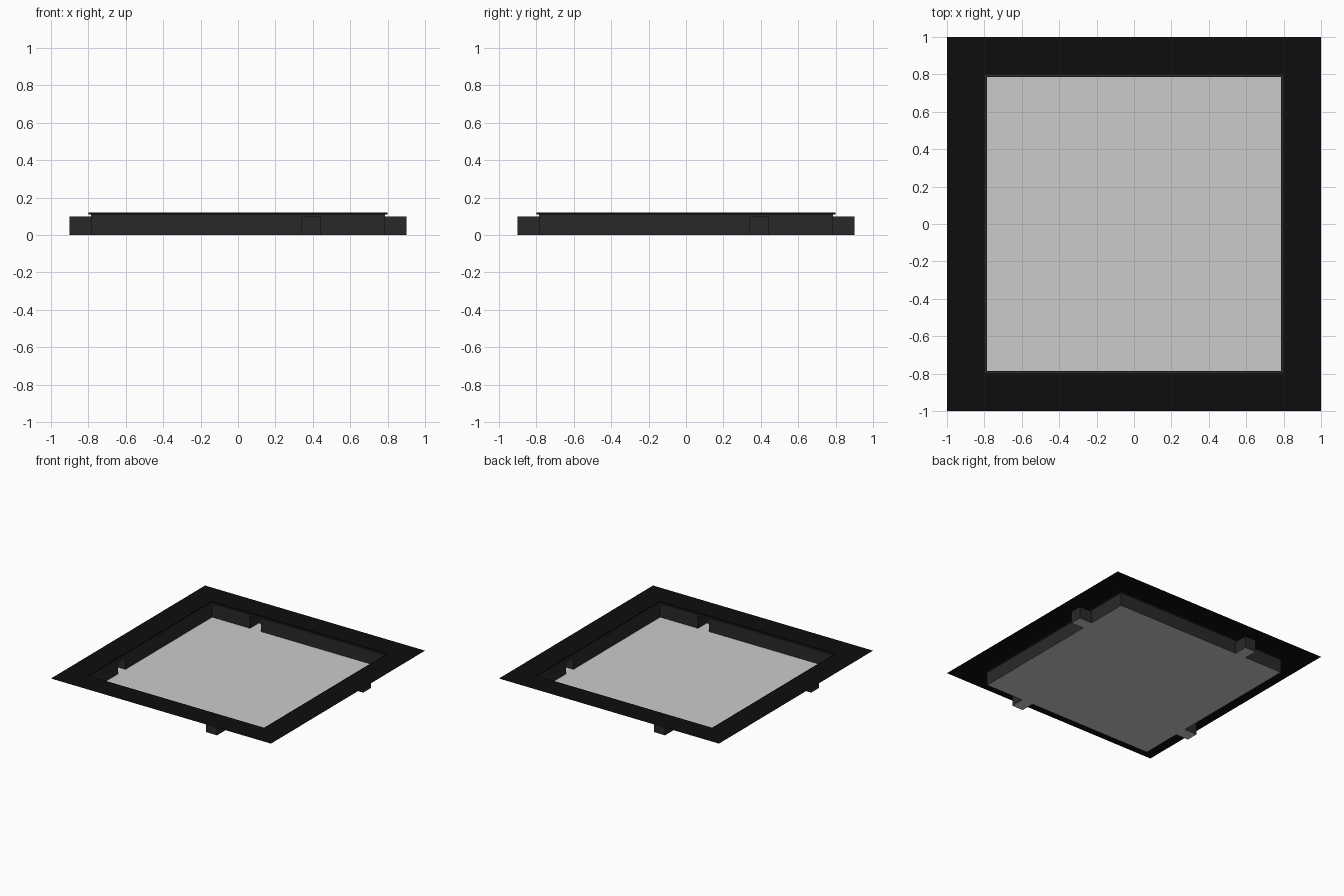
import bpy
import bmesh
from mathutils import Matrix
from math import pi

if "Cube" in bpy.data.objects:
    bpy.data.objects.remove(bpy.data.objects["Cube"])

W = 0.785            # half width of tray
L = 0.80             # half width of lip
P = 0.90             # outer reach of the side pockets
A, B = 0.34, 0.44    # pocket extent along a side
PZ, LZ, FZ = 0.10, 0.11, 0.12   # pocket top, lip ledge, flange heights


def material(name, v):
    m = bpy.data.materials.new(name)
    m.diffuse_color = (v, v, v, 1)
    m.use_nodes = True
    m.node_tree.nodes["Principled BSDF"].inputs["Base Color"].default_value = m.diffuse_color
    return m


def build(name, faces, mat=None, turns=4):
    """Make sheet faces for the front side and repeat them around z."""
    bm = bmesh.new()
    for k in range(turns):
        rot = Matrix.Rotation(k * pi / 2, 3, 'Z')
        for f in faces:
            bm.faces.new([bm.verts.new(rot @ bm_v) for bm_v in map(vec, f)])
    bmesh.ops.remove_doubles(bm, verts=bm.verts, dist=1e-5)
    me = bpy.data.meshes.new(name)
    bm.to_mesh(me)
    bm.free()
    ob = bpy.data.objects.new(name, me)
    bpy.context.collection.objects.link(ob)
    if mat:
        me.materials.append(mat)
    return ob


def vec(p):
    from mathutils import Vector
    return Vector(p)


def upright(x0, x1, y, z0, z1):
    return [(x0, y, z0), (x1, y, z0), (x1, y, z1), (x0, y, z1)]


def strip(h0, z0, h1, z1):
    """Mitred quarter of a square ring, outer half width h0 to inner h1."""
    return [(-h0, -h0, z0), (h0, -h0, z0), (h1, -h1, z1), (-h1, -h1, z1)]


dark = material("dark_wall", 0.022)
black = material("black_flange", 0.004)

# Floor: square centre with a tab under each pocket
build("floor_panel", [
    [(0, 0, 0), (-W, -W, 0), (A, -W, 0), (B, -W, 0), (W, -W, 0)],
    [(A, -P, 0), (B, -P, 0), (B, -W, 0), (A, -W, 0)],
])

# Walls with an opening into each pocket, plus the ledge on top
build("tray_walls", [
    upright(-W, A, -W, 0, LZ),
    upright(B, W, -W, 0, LZ),
    upright(A, B, -W, PZ, LZ),
    strip(L, LZ, W, LZ),
], dark)

# Side pockets: end, two cheeks and a roof
build("side_pockets", [
    upright(A, B, -P, 0, PZ),
    [(A, -W, 0), (A, -P, 0), (A, -P, PZ), (A, -W, PZ)],
    [(B, -P, 0), (B, -W, 0), (B, -W, PZ), (B, -P, PZ)],
    [(A, -P, PZ), (B, -P, PZ), (B, -W, PZ), (A, -W, PZ)],
], dark)

# Thin flange with its small step down to the ledge
build("flange", [
    strip(1.0, FZ, L, FZ),
    [(-L, -L, LZ), (L, -L, LZ), (L, -L, FZ), (-L, -L, FZ)],
], black)
